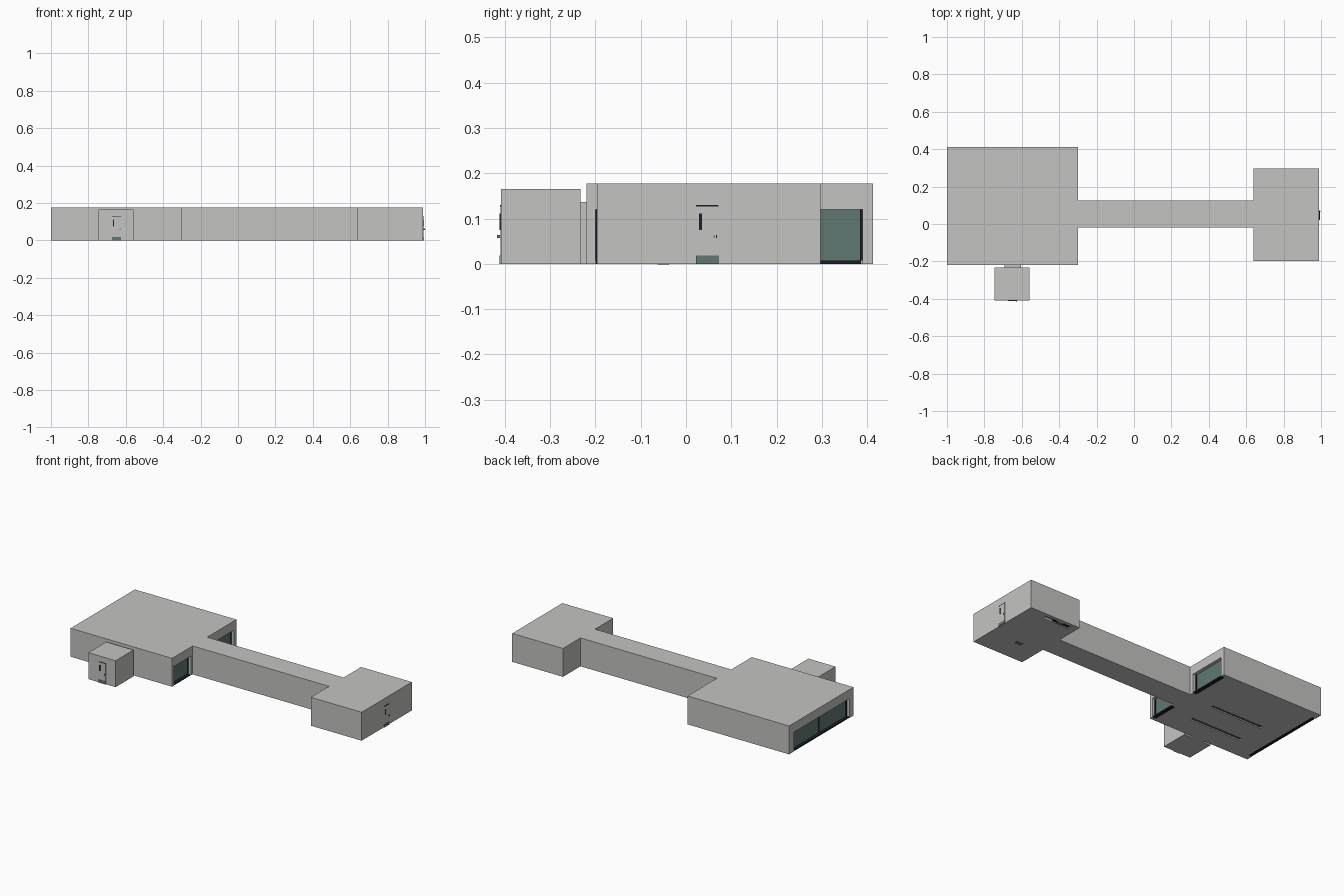
import bpy

cube = bpy.data.objects.get("Cube")
if cube:
    bpy.data.objects.remove(cube, do_unlink=True)


def material(name, colour):
    mat = bpy.data.materials.new(name)
    mat.use_nodes = True
    mat.diffuse_color = (*colour, 1)
    mat.node_tree.nodes["Principled BSDF"].inputs["Base Color"].default_value = (*colour, 1)
    return mat


wall = material("pale grey wall", (0.55, 0.56, 0.54))
teal = material("muted teal", (0.12, 0.185, 0.165))
dark = material("near black", (0.01, 0.013, 0.021))


def box(name, xs, ys, zs, mat):
    """Box spanning the given x, y and z ranges."""
    spans = (xs, ys, zs)
    bpy.ops.mesh.primitive_cube_add(size=1, location=[(a + b) / 2 for a, b in spans])
    ob = bpy.context.object
    ob.name = name
    ob.scale = [abs(b - a) for a, b in spans]
    bpy.ops.object.transform_apply(location=False, rotation=False, scale=True)
    ob.data.materials.append(mat)
    return ob


def cut(target, xs, ys, zs):
    """Carve a box-shaped recess out of the target."""
    cutter = box("cutter", xs, ys, zs, wall)
    cutter.hide_render = True
    mod = target.modifiers.new("recess", 'BOOLEAN')
    mod.operation = 'DIFFERENCE'
    mod.solver = 'EXACT'
    mod.object = cutter
    bpy.context.view_layer.objects.active = target
    bpy.ops.object.modifier_apply(modifier=mod.name)
    bpy.data.objects.remove(cutter, do_unlink=True)


# Building volumes
H = 0.177
hall = box("main_hall", (-1, -0.3), (-0.22, 0.413), (0, H), wall)
corridor = box("corridor", (-0.3, 0.64), (-0.018, 0.125), (0, H), wall)
end_room = box("end_room", (0.64, 0.99), (-0.197, 0.297), (0, H), wall)
entry = box("entry_room", (-0.745, -0.558), (-0.408, -0.233), (0, 0.165), wall)
box("entry_link", (-0.692, -0.605), (-0.233, -0.22), (0, 0.137), wall)


def window(name, face, out, ys, panes):
    """Recessed window in the hall wall at x = face, facing out (+1 or -1)."""
    top, depth = 0.12, 0.025
    back = face - out * depth
    cut(hall, (back, face + out * 0.02), ys, (-0.02, top))
    box(name + "_glass", (back - out * 0.002, back + out * 0.004), ys, (0.007, top), teal)
    box(name + "_sill", (back, face - out * 0.002), (ys[0], ys[1] - 0.004), (0, 0.007), dark)
    # Thin frame bars between and beside the panes
    for i in range(panes + 1):
        y = ys[0] + 0.003 + (ys[1] - ys[0] - 0.006) * i / panes
        box(name + "_bar", (back, back + out * 0.008), (y - 0.003, y + 0.003), (0.007, top), dark)


window("side_window", -1, -1, (-0.18, 0.365), 2)
window("rear_window", -0.3, 1, (0.15, 0.39), 1)
window("front_window", -0.3, 1, (-0.2, -0.035), 1)

# Long floor slots under the hall
for y in (0.1, -0.076):
    cut(hall, (-0.835, -0.478), (y - 0.011, y + 0.011), (-0.02, 0.012))
    box("floor_slot", (-0.835, -0.478), (y - 0.011, y + 0.011), (0.008, 0.013), dark)
    box("slot_strip", (-0.82, -0.493), (y - 0.004, y + 0.004), (0.002, 0.009), teal)

# Floor slot and hatch under the end room
cut(end_room, (0.685, 0.865), (0.25, 0.275), (-0.02, 0.012))
box("end_slot", (0.685, 0.8), (0.25, 0.275), (0.006, 0.013), dark)
box("end_slot_panel", (0.735, 0.775), (0.25, 0.275), (0.001, 0.008), teal)
box("floor_hatch", (0.765, 0.81), (-0.063, -0.037), (0, 0.002), teal).location.z -= 0.001


def door(name, place):
    """Door parts given as (along, out, height) spans and placed on a wall."""
    parts = (
        ("leaf", (-0.025, 0.025), (-0.002, 0.002), (0, 0.127), wall),
        ("top_trim", (-0.025, 0.025), (-0.002, 0.0025), (0.127, 0.13), dark),
        ("kick_plate", (-0.025, 0.025), (0, 0.004), (0, 0.018), teal),
        ("slit_window", (-0.018, -0.012), (0, 0.004), (0.075, 0.111), dark),
        ("handle_plate", (0.014, 0.017), (0, 0.004), (0.058, 0.063), teal),
        ("handle", (0.019, 0.022), (0, 0.009), (0.057, 0.064), teal),
    )
    for part, along, out, zs, mat in parts:
        xs, ys = place(along, out)
        box(name + "_" + part, xs, ys, zs, mat)


door("end_door", lambda a, o: ([0.99 + v for v in o], [0.047 + v for v in a]))
door("entry_door", lambda a, o: ([v - 0.65 for v in a], [-0.408 - v for v in o]))
